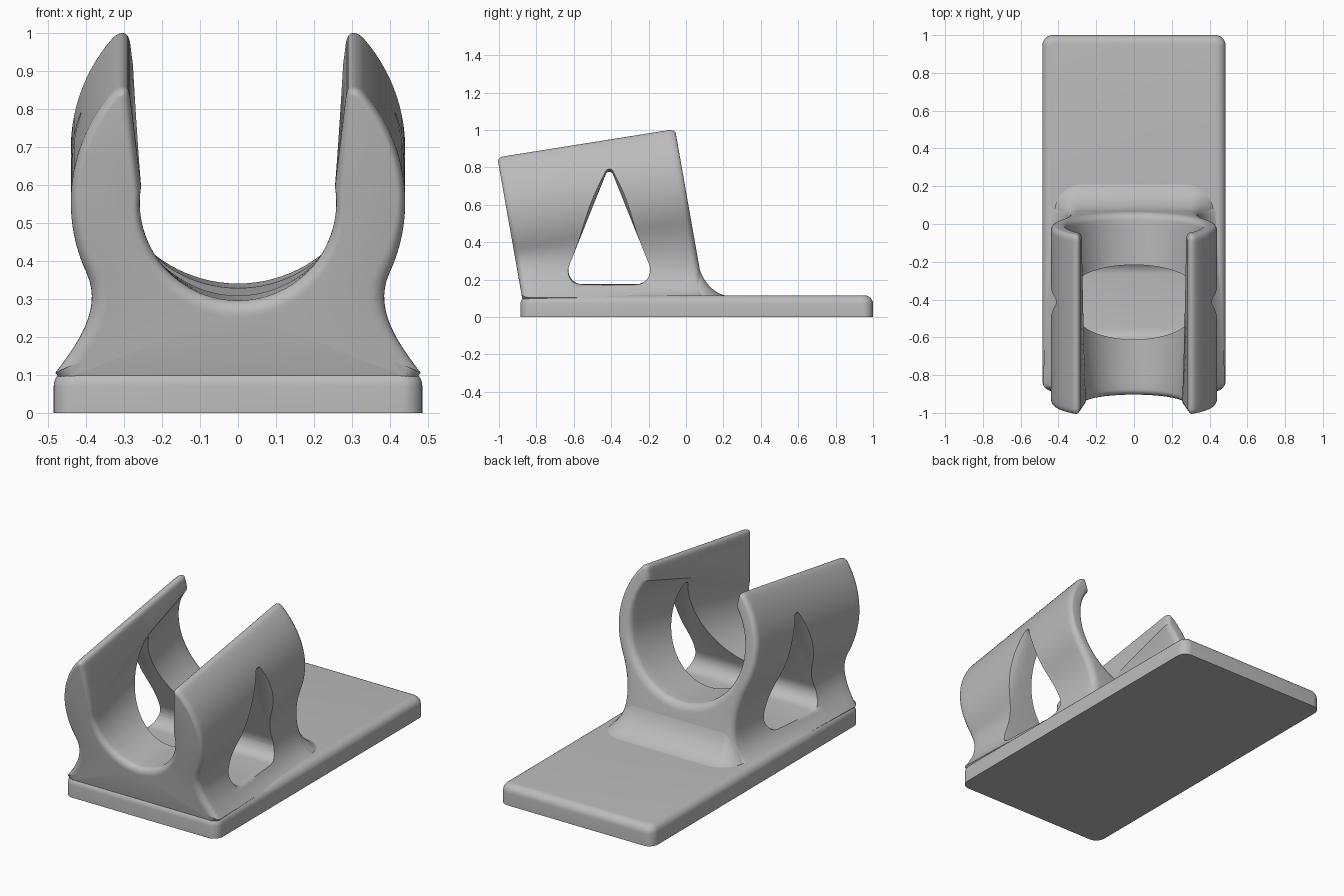
import bpy, bmesh, math
from mathutils import Vector

if "Cube" in bpy.data.objects:
    bpy.data.objects.remove(bpy.data.objects["Cube"])

TILT = math.tan(math.radians(10))
grey = bpy.data.materials.new("grey_plastic")
grey.diffuse_color = (0.5, 0.5, 0.5, 1)
grey.use_nodes = True
grey.node_tree.nodes["Principled BSDF"].inputs["Base Color"].default_value = grey.diffuse_color


def loft(name, rings, caps=None):
    """Closed solid through equally sized rings of 3D points."""
    bm = bmesh.new()
    loops = [[bm.verts.new(p) for p in ring] for ring in rings]
    n = len(loops[0])
    for a, b in zip(loops, loops[1:]):
        for i in range(n):
            bm.faces.new((a[i], a[(i + 1) % n], b[(i + 1) % n], b[i]))
    for loop in (loops[0], loops[-1]):
        for ids in caps or [range(n)]:
            bm.faces.new([loop[i] for i in ids])
    bmesh.ops.recalc_face_normals(bm, faces=bm.faces)
    mesh = bpy.data.meshes.new(name)
    bm.to_mesh(mesh)
    bm.free()
    mesh.materials.append(grey)
    ob = bpy.data.objects.new(name, mesh)
    bpy.context.collection.objects.link(ob)
    return ob


def rounded_poly(corners, radii, steps=8):
    """Convex polygon with a circular arc at every corner."""
    out = []
    for i, r in enumerate(radii):
        c = Vector(corners[i])
        a = (Vector(corners[i - 1]) - c).normalized()
        b = (Vector(corners[(i + 1) % len(corners)]) - c).normalized()
        half = a.angle(b) / 2
        centre = c + (a + b).normalized() * (r / math.sin(half))
        d0 = c + a * (r / math.tan(half)) - centre
        d1 = c + b * (r / math.tan(half)) - centre
        sweep = d0.angle(d1)
        for k in range(steps + 1):
            t = k / steps
            out.append(centre + (d0 * math.sin((1 - t) * sweep)
                                 + d1 * math.sin(t * sweep)) / math.sin(sweep))
    return out


def bezier(p0, p1, p2, p3, n):
    p0, p1, p2, p3 = map(Vector, (p0, p1, p2, p3))
    return [p0 * (1 - t) ** 3 + p1 * 3 * t * (1 - t) ** 2 + p2 * 3 * t * t * (1 - t) + p3 * t ** 3
            for t in (i / n for i in range(n + 1))]


def shade(ob, angle=35):
    bpy.ops.object.select_all(action='DESELECT')
    ob.select_set(True)
    bpy.context.view_layer.objects.active = ob
    bpy.ops.object.shade_smooth_by_angle(angle=math.radians(angle))


# Base plate with rounded corners and top edge
def plate_ring(z, d):
    x, y0, y1 = 0.485 - d, -0.885 + d, 1.0 - d
    return [(p.x, p.y, z) for p in
            rounded_poly([(-x, y0), (x, y0), (x, y1), (-x, y1)], [0.055 - d * 0.8] * 4)]


R = 0.045
rings = [plate_ring(0, 0)]
for k in range(7):
    a = math.pi / 2 * k / 6
    rings.append(plate_ring(0.115 - R + R * math.sin(a), R * (1 - math.cos(a))))
shade(loft("base_plate", rings))


# Clip: C-shaped section on a neck, lofted along a tilted axis with a tapering bore
def axis_z(s):
    return 0.549 + 0.151 * s


def clip_section(s):
    zc = axis_z(s)
    ro, ri = 0.44, 0.255 + 0.103 * s
    mix = lambda a, b: a + (b - a) * s
    a0, a1 = math.radians(-25), math.atan2(0.291, 0.33)
    p0 = Vector((ro * math.cos(a0), zc + ro * math.sin(a0)))
    p1 = p0 + Vector((-0.42, -0.91)) * mix(0.10, 0.22)
    neck = bezier((mix(0.482, 0.45), 0.105), (mix(0.425, 0.33), mix(0.185, 0.15)), p1, p0, 14)
    arc = [Vector((ro * math.cos(a), zc + ro * math.sin(a)))
           for a in (a0 + (a1 - a0) * k / 20 for k in range(1, 20))]
    tip = bezier((0.33, zc + 0.291), (0.315, zc + 0.306), (0.289, zc + 0.315),
                 (0.284, zc + 0.28), 8)
    # slot wall leans outwards and meets the bore at height h
    A, B, C = 1.0144, 0.06, 0.0625 - ri * ri
    h = (-B + math.sqrt(B * B - 4 * A * C)) / (2 * A)
    top = math.atan2(h, 0.25 + 0.12 * h)
    bore = [Vector((ri * math.cos(a), zc + ri * math.sin(a)))
            for a in (top + (-math.pi / 2 - top) * k / 34 for k in range(35))]
    right = [Vector((0.44, 0.06))] + neck + arc + tip + bore
    return right + [Vector((-p.x, p.y)) for p in reversed(right[:-1])]


def clip_ring(s, d):
    y0, zc, pts = -0.955 + 0.95 * s, axis_z(s), clip_section(s)
    out = []
    for i, p in enumerate(pts):
        t = (pts[(i + 1) % len(pts)] - pts[i - 1]).normalized()
        wide = 1 + min(1, max(0, (zc - p.y) / 0.25))      # broader rounding low down
        q = p + Vector((-t.y, t.x)) * d * wide
        out.append((q.x, y0 - TILT * (q.y - zc), q.y))
    return out


# Rounded rims at both ends; caps are ladders between outer and inner edge
E, D = 0.036, 0.021
rim = [(E * (1 - math.cos(math.pi / 2 * k / 6)), D * (1 - math.sin(math.pi / 2 * k / 6)))
       for k in range(7)]
full = rim + [(k / 12, 0) for k in range(1, 12)] + [(1 - s, d) for s, d in reversed(rim)]
half = [(38, 39, 40)] + [(39 - k, 38 - k, 40 + k, 39 + k) for k in range(1, 39)]
caps = half + [tuple(156 - i for i in f) for f in half] + [(0, 156, 78)]
clip = loft("clip", [clip_ring(s, d) for s, d in full], caps)

# Rounded triangular window through both walls, flaring at the outside
window = rounded_poly([(-0.665, 0.175), (-0.155, 0.175), (-0.41, 0.81)], [0.075, 0.075, 0.02])
mid = Vector((-0.41, 0.37))
flare = [(0.37, 1), (0.39, 1.01), (0.41, 1.03), (0.43, 1.07), (0.45, 1.13), (0.6, 1.13)]
flare = [(-x, f) for x, f in reversed(flare)] + flare
cutter = loft("window_cutter", [[(x, *(mid + (p - mid) * f)) for p in window] for x, f in flare])
cutter.hide_render = True
cut = clip.modifiers.new("window", 'BOOLEAN')
cut.operation, cut.solver, cut.object = 'DIFFERENCE', 'EXACT', cutter
bpy.context.view_layer.objects.active = clip
bpy.ops.object.modifier_apply(modifier=cut.name)
bpy.data.objects.remove(cutter)
shade(clip)

# Curved fillet joining the back of the clip to the plate
rings = []
for k in range(13):
    a = math.pi / 2 * k / 12
    z = 0.113 + 0.175 * (1 - math.cos(a))
    face = -0.008 - TILT * (z - axis_z(1))
    run = 0.135 * (1 - math.sin(a))
    w = 0.325 + 0.11 * ((0.3 - z) / 0.2) ** 2
    r = 0.03 + run
    rings.append([(p.x, p.y, z) for p in
                  rounded_poly([(-w, 0), (w, 0), (w, face + run), (-w, face + run)],
                               [0.01, 0.01, r, r])])
shade(loft("back_fillet", rings), 50)
